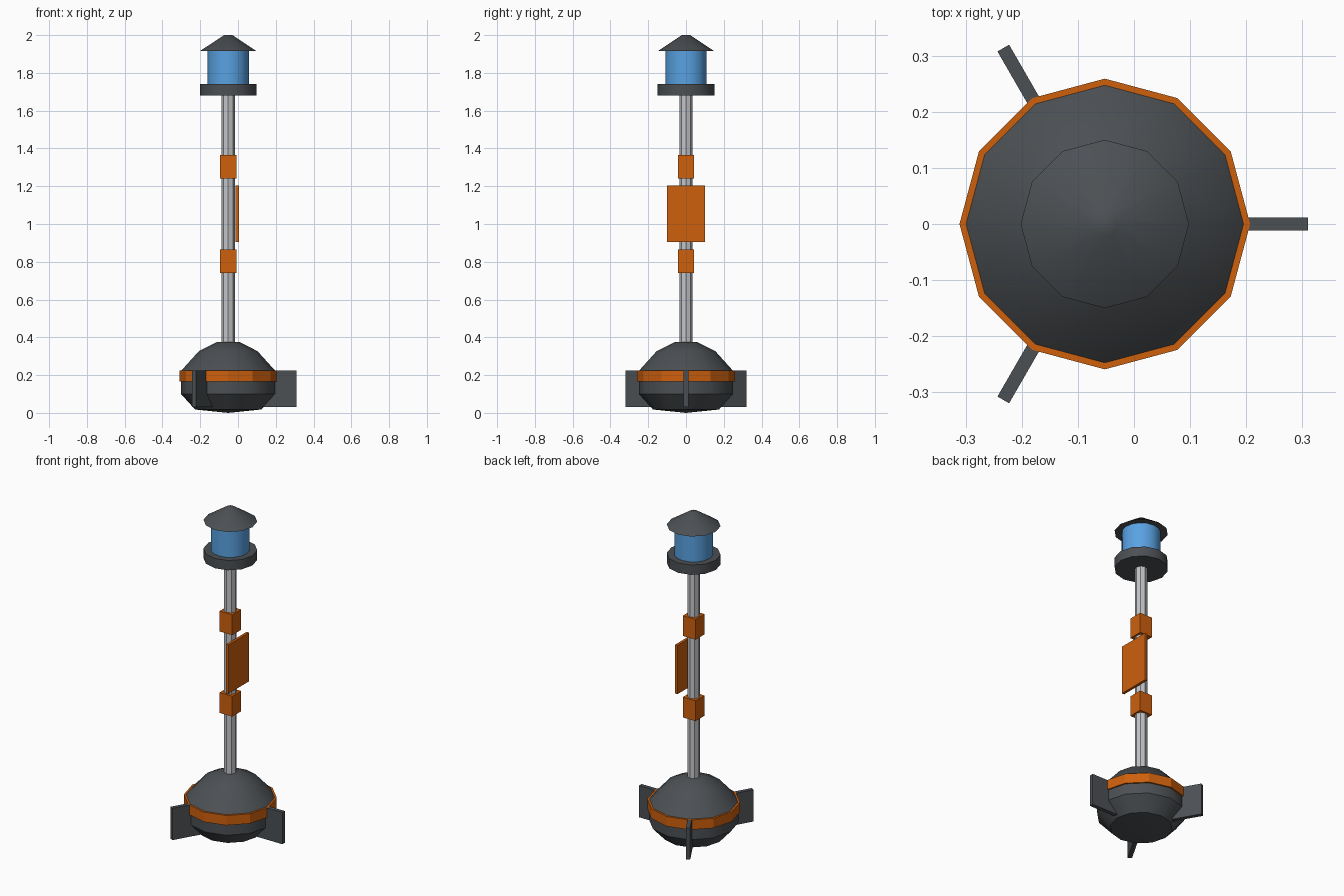
import bpy, bmesh, math
from mathutils import Matrix

if "Cube" in bpy.data.objects:
    bpy.data.objects.remove(bpy.data.objects["Cube"])

AX = -0.052  # x of the mast axis


def material(name, rgb):
    m = bpy.data.materials.new(name)
    m.diffuse_color = (*rgb, 1)
    m.use_nodes = True
    m.node_tree.nodes["Principled BSDF"].inputs["Base Color"].default_value = m.diffuse_color
    return m


DARK = material("dark_grey", (0.072, 0.080, 0.088))
ORANGE = material("orange", (0.61, 0.116, 0.004))
BLUE = material("lamp_blue", (0.10, 0.36, 0.76))
STEEL = material("light_grey", (0.55, 0.56, 0.58))


def finish(name, bm, mat, smooth=None):
    bmesh.ops.recalc_face_normals(bm, faces=bm.faces)
    me = bpy.data.meshes.new(name)
    bm.to_mesh(me)
    bm.free()
    me.materials.append(mat)
    ob = bpy.data.objects.new(name, me)
    bpy.context.collection.objects.link(ob)
    if smooth:
        bpy.ops.object.select_all(action='DESELECT')
        ob.select_set(True)
        bpy.context.view_layer.objects.active = ob
        bpy.ops.object.shade_smooth_by_angle(angle=math.radians(smooth))
    return ob


def lathe(name, profile, sides, mat, smooth=None):
    """Turn (radius, z) points around the mast axis; radius 0 makes a tip."""
    bm = bmesh.new()
    rings = []
    for r, z in profile:
        n = sides if r > 0 else 1
        rings.append([bm.verts.new((AX + r * math.cos(math.tau * i / sides),
                                    r * math.sin(math.tau * i / sides), z)) for i in range(n)])
    for a, b in zip(rings, rings[1:]):
        for i in range(sides):
            j = (i + 1) % sides
            quad = [a[i % len(a)], a[j % len(a)], b[j % len(b)], b[i % len(b)]]
            bm.faces.new(list(dict.fromkeys(quad)))
    for ring in (rings[0], rings[-1]):
        if len(ring) > 1:
            bm.faces.new(ring)
    return finish(name, bm, mat, smooth)


def box(name, lo, hi, mat, turn=0):
    """Box given relative to the mast axis, turned about it."""
    bm = bmesh.new()
    bmesh.ops.create_cube(bm, size=1)
    for v in bm.verts:
        v.co = [(l + h) / 2 + c * (h - l) for l, h, c in zip(lo, hi, v.co)]
    bm.transform(Matrix.Translation((AX, 0, 0)) @ Matrix.Rotation(turn, 4, 'Z'))
    return finish(name, bm, mat)


# Float body with its band and three fins
lathe("float_body", [(0, 0.0), (0.175, 0.018), (0.25, 0.10), (0.25, 0.222),
                     (0.155, 0.327), (0.06, 0.375)], 12, DARK, 35)
lathe("float_band", [(0.259, 0.165), (0.259, 0.225)], 12, ORANGE)
for k in range(3):
    box(f"fin_{k + 1}", (0.17, -0.012, 0.03), (0.362, 0.012, 0.225), DARK, math.tau * k / 3)

# Mast with two clamps and a side panel
lathe("mast", [(0.035, 0.34), (0.035, 1.70)], 8, STEEL)
for name, z in (("lower_clamp", 0.74), ("upper_clamp", 1.24)):
    box(name, (-0.043, -0.043, z), (0.043, 0.043, z + 0.125), ORANGE)
box("side_panel", (0.040, -0.10, 0.905), (0.056, 0.10, 1.205), ORANGE)

# Lantern: platform, lamp and roof
lathe("lantern_platform", [(0.15, 1.68), (0.15, 1.74)], 12, DARK, 35)
lathe("lamp", [(0.109, 1.735), (0.109, 1.92)], 16, BLUE, 35)
lathe("lantern_roof", [(0.15, 1.915), (0.022, 2.0)], 12, DARK, 35)
